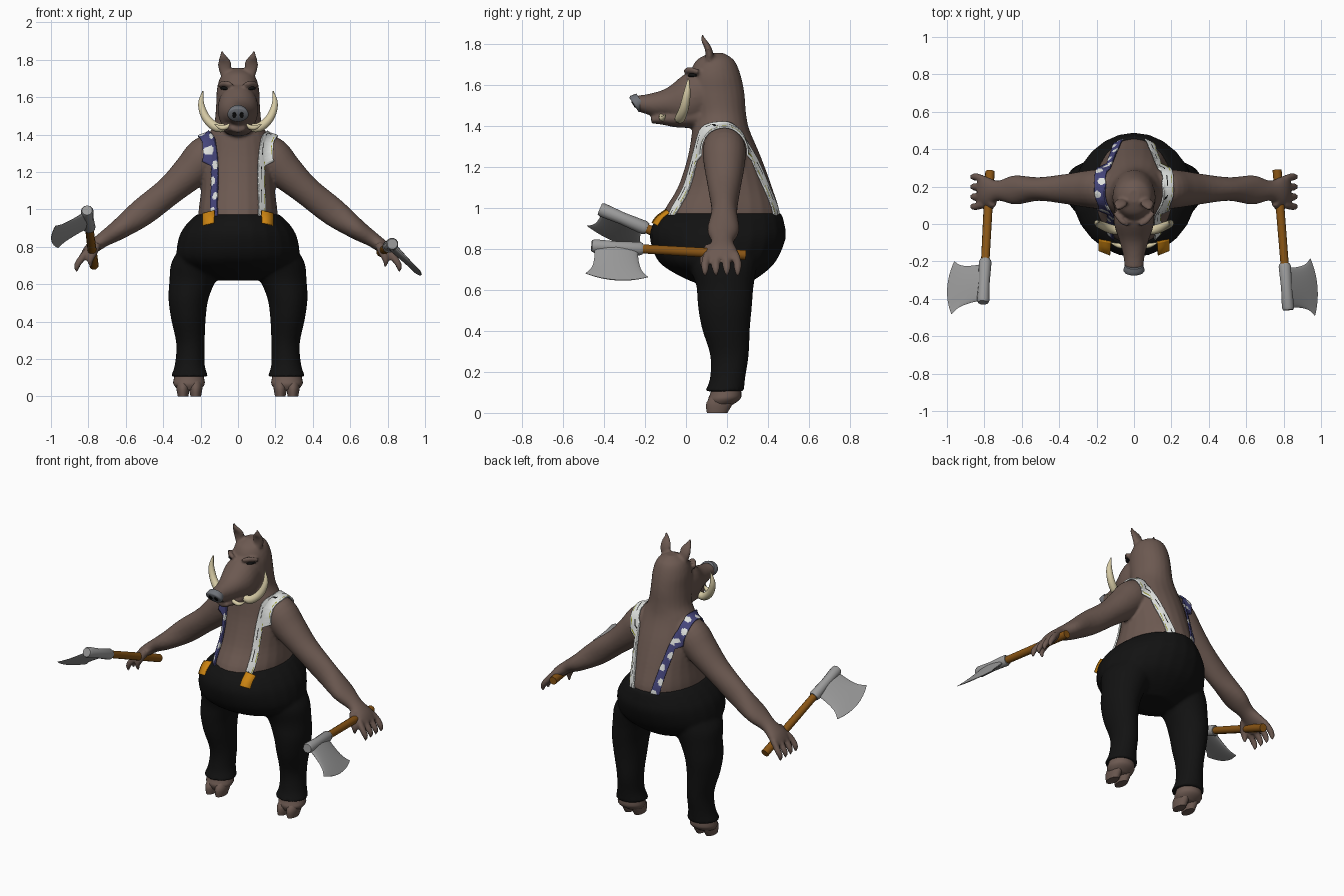
import bpy, bmesh, math
from mathutils import Vector

cube = bpy.data.objects.get("Cube")
if cube:
    bpy.data.objects.remove(cube)


def material(name, *color):
    mat = bpy.data.materials.new(name)
    mat.use_nodes = True
    mat.diffuse_color = (*color, 1)
    mat.node_tree.nodes["Principled BSDF"].inputs["Base Color"].default_value = (*color, 1)
    return mat


skin = material("brown skin", .15, .1, .082)
black = material("black cloth", .006, .006, .006)
blue = material("blue cloth", .06, .06, .2)
white = material("white cloth", .75, .77, .75)
orange = material("orange leather", .6, .23, .006)
wood = material("wood", .25, .09, .007)
steel = material("steel", .33, .33, .33)
ivory = material("ivory", .68, .6, .38)
nose_grey = material("nose grey", .16, .17, .19)
olive = material("olive thread", .3, .3, .02)

X, Y, Z = Vector((1, 0, 0)), Vector((0, 1, 0)), Vector((0, 0, 1))


def spline(points, steps):
    """Smooth curve through points of any dimension."""
    result = []
    last = len(points) - 1
    for i in range(last):
        p = [points[max(0, min(last, i + k))] for k in (-1, 0, 1, 2)]
        for step in range(steps):
            t = step / steps
            result.append([b + t * ((c - a) + t * ((2 * a - 5 * b + 4 * c - d)
                           + t * (3 * b - a - 3 * c + d))) / 2 for a, b, c, d in zip(*p)])
    return result + [list(points[-1])]


def tangent(centers, i):
    return (centers[min(i + 1, len(centers) - 1)] - centers[max(i - 1, 0)]).normalized()


def loft(bm, points, side, axis=None, sides=24, steps=4):
    """Elliptical rings along (x, y, z, half width along side, half depth)."""
    rows = spline(points, steps)
    centers = [Vector(r[:3]) for r in rows]
    rings = []
    for i, (center, row) in enumerate(zip(centers, rows)):
        t = axis or tangent(centers, i)
        u = (side - t * side.dot(t)).normalized()
        v = t.cross(u)
        angles = [math.tau * k / sides for k in range(sides)]
        rings.append([bm.verts.new(center + u * math.cos(a) * row[3] + v * math.sin(a) * row[4])
                      for a in angles])
    for low, high in zip(rings, rings[1:]):
        for k in range(sides):
            n = (k + 1) % sides
            bm.faces.new((low[k], low[n], high[n], high[k]))
    bm.faces.new(rings[0][::-1])
    bm.faces.new(rings[-1])
    return [v for ring in rings for v in ring]


def mirrored(bm, points, side, **options):
    for s in (1, -1):
        loft(bm, [(s * p[0], *p[1:]) for p in points], side, **options)


def finish(name, bm, *mats, voxel=0):
    mesh = bpy.data.meshes.new(name)
    bmesh.ops.recalc_face_normals(bm, faces=bm.faces)
    bm.to_mesh(mesh)
    bm.free()
    for mat in mats:
        mesh.materials.append(mat)
    mesh.shade_smooth()
    mesh.set_sharp_from_angle(angle=math.radians(40))
    obj = bpy.data.objects.new(name, mesh)
    bpy.context.collection.objects.link(obj)
    if voxel:
        merge = obj.modifiers.new("merge", "REMESH")
        merge.mode = "VOXEL"
        merge.voxel_size = voxel
        merge.use_smooth_shade = True
        soften = obj.modifiers.new("soften", "SMOOTH")
        soften.iterations = 4
    return obj


# Torso and head
bm = bmesh.new()
loft(bm, [(0, .16, .86, .2, .27), (0, .172, .97, .212, .285), (0, .19, 1.1, .198, .23),
          (0, .187, 1.25, .19, .178), (0, .17, 1.38, .165, .14), (0, .165, 1.46, .128, .128),
          (0, .148, 1.56, .117, .137), (0, .142, 1.65, .112, .124), (0, .143, 1.72, .086, .092),
          (0, .15, 1.755, .03, .035)], X, Z)

# Snout and lower jaw
loft(bm, [(0, .12, 1.56, .1, .12), (0, .01, 1.53, .108, .132), (0, -.09, 1.512, .078, .075),
          (0, -.17, 1.505, .057, .054), (0, -.237, 1.51, .05, .038)], X, -Y)
loft(bm, [(0, .08, 1.45, .09, .06), (0, -.04, 1.437, .08, .045), (0, -.12, 1.435, .058, .028),
          (0, -.17, 1.43, .035, .018)], X, -Y)

# Brows and ears
mirrored(bm, [(.03, -.005, 1.665, .01, .01), (.065, .015, 1.672, .017, .015),
              (.105, .06, 1.665, .012, .01)], Z)
mirrored(bm, [(.06, .11, 1.7, .025, .02), (.068, .115, 1.745, .034, .02),
              (.073, .105, 1.785, .036, .016), (.082, .085, 1.82, .018, .012),
              (.086, .078, 1.85, .004, .004)], X)

# Arms and palms
mirrored(bm, [(.08, .19, 1.34, .08, .08), (.17, .187, 1.285, .105, .108),
              (.255, .187, 1.2, .098, .096), (.365, .187, 1.1, .08, .078),
              (.51, .187, .985, .063, .075), (.635, .182, .893, .078, .055),
              (.725, .178, .835, .054, .04), (.79, .175, .785, .08, .034),
              (.825, .172, .745, .08, .022)], Y)

# Fingers and thumbs
for k in range(4):
    y = .105 + k * .045
    spread = y + (k - 1.5) * .008
    mirrored(bm, [(.805, y, .775, .02, .02), (.842, spread, .73, .02, .019),
                  (.862, spread, .695, .017, .016), (.862, spread, .665, .006, .006)],
             Y, sides=12)
mirrored(bm, [(.755, .12, .81, .028, .025), (.775, .09, .765, .022, .022),
              (.79, .085, .725, .018, .016), (.785, .09, .69, .006, .006)], Y, sides=12)
body = finish("body", bm, skin, voxel=.009)

# Trousers: hips and legs
bm = bmesh.new()
loft(bm, [(0, .175, .975, .217, .291), (0, .16, .925, .272, .32), (0, .155, .85, .316, .331),
          (0, .152, .74, .325, .287), (0, .165, .67, .25, .2), (0, .18, .62, .12, .1)], X, Z)
mirrored(bm, [(.19, .17, .78, .13, .18), (.208, .18, .71, .15, .165),
              (.242, .19, .62, .125, .14), (.265, .19, .52, .107, .132),
              (.265, .195, .41, .092, .117), (.254, .212, .28, .076, .094),
              (.258, .203, .17, .08, .086), (.259, .188, .105, .1, .095)], X, axis=Z)
finish("trousers", bm, black, voxel=.011)

# Feet with split hooves
bm = bmesh.new()
mirrored(bm, [(.262, .2, .2, .055, .055), (.262, .195, .1, .08, .075),
              (.262, .185, .065, .083, .077), (.26, .17, .035, .06, .05)], X, axis=Z)
for toe in (.226, .294):
    mirrored(bm, [(toe, .19, .1, .03, .05), (toe, .165, .05, .036, .065),
                  (toe, .152, 0, .028, .05)], X, axis=Z)
finish("feet", bm, skin)

# Tusks, one large and one small per side
bm = bmesh.new()
mirrored(bm, [(.05, -.03, 1.445, .02, .02), (.11, -.03, 1.437, .025, .025),
              (.168, -.01, 1.485, .023, .023), (.197, .005, 1.56, .017, .017),
              (.188, .012, 1.632, .003, .003)], Y, sides=14)
mirrored(bm, [(.04, -.12, 1.45, .012, .012), (.085, -.115, 1.435, .013, .013),
              (.125, -.1, 1.455, .003, .003)], Y, sides=10)
finish("tusks", bm, ivory)

# Nose plate, nostrils and eyes
facing = Vector((0, -.84, -.54))
bm = bmesh.new()
loft(bm, [(0, -.22, 1.524, .048, .04), (0, -.246, 1.508, .057, .046),
          (0, -.254, 1.503, .05, .04)], X, facing, steps=2)
finish("nose", bm, nose_grey)
bm = bmesh.new()
mirrored(bm, [(.02, -.25, 1.507, .011, .018), (.02, -.258, 1.502, .011, .018)], X,
         axis=facing, sides=12, steps=1)
finish("nostrils", bm, black)
bm = bmesh.new()
mirrored(bm, [(.055, .012, 1.644, .004, .004), (.074, .028, 1.648, .01, .013),
              (.092, .05, 1.646, .004, .004)], Z, sides=12)
finish("eyes", bm, black)


def strap(name, points, side, mats, rule, wrap=None, width=.066, columns=12, steps=20):
    """Band along a path; the rule picks a material from distance along and across."""
    centers = [Vector(p) for p in spline(points, steps)]
    bm = bmesh.new()
    rows, lengths = [], [0]
    for i, center in enumerate(centers):
        t = tangent(centers, i)
        u = (side - t * side.dot(t)).normalized()
        rows.append([bm.verts.new(center + u * width * (c / columns - .5))
                     for c in range(columns + 1)])
        if i:
            lengths.append(lengths[-1] + (center - centers[i - 1]).length)
    for i, (low, high) in enumerate(zip(rows, rows[1:])):
        for c in range(columns):
            face = bm.faces.new((low[c], low[c + 1], high[c + 1], high[c]))
            face.material_index = rule(lengths[i], width * ((c + .5) / columns - .5))
    obj = finish(name, bm, *mats)
    if wrap:
        fit = obj.modifiers.new("fit", "SHRINKWRAP")
        fit.target = wrap
        fit.wrap_mode = "ABOVE_SURFACE"
        fit.offset = .009
    thick = obj.modifiers.new("thickness", "SOLIDIFY")
    thick.thickness = .009
    thick.offset = 0


def dots(along, across):
    row = int(along / .085)
    middle = .014 if row % 2 else -.012
    return int(math.hypot(along - (row + .5) * .085, across - middle) < .023)


def stitches(along, across):
    if along % .09 < .06 and abs(across - .02) < .003:
        return 1
    return 2 if (along + .04) % .13 < .07 and abs(across + .008) < .003 else 0


# Braces over the shoulders, each with a leather clip
path = [(.15, -.1, .965), (.153, -.03, 1.1), (.155, .01, 1.25), (.167, .06, 1.38),
        (.192, .15, 1.42), (.19, .24, 1.41), (.165, .33, 1.3), (.13, .4, 1.15), (.09, .455, .965)]
for s, name, mats, rule in ((1, "left", (white, olive, black), stitches),
                            (-1, "right", (blue, white), dots)):
    strap(name + "_brace", [(s * x, y, z) for x, y, z in path], X, mats, rule, body)
    clip = [(s * .158, -.153, .92), (s * .157, -.128, .955), (s * .156, -.088, .985)]
    strap(name + "_clip", clip, Vector((1, s * .55, 0)), [orange], lambda *_: 0, columns=2, steps=4)


def axe(name, tail, tip, out):
    tail, tip, out = Vector(tail), Vector(tip), Vector(out)
    along = (tip - tail).normalized()
    out = (out - along * out.dot(along)).normalized()
    middle = tip - along * .12
    bm = bmesh.new()
    loft(bm, [(*tail, .025, .025), (*middle, .022, .022)], out, sides=12, steps=1)
    finish(name + "_handle", bm, wood)
    # Head: socket and flared blade with a bowed edge
    bm = bmesh.new()
    loft(bm, [(*(tip - along * back), r, r) for back, r in
              ((.25, .028), (.235, .034), (.12, .03), (.015, .034), (0, .028))],
         out, sides=12, steps=1)
    blade = [(*(middle + out * reach), half, thick) for reach, half, thick in
             ((0, .108, .022), (.07, .108, .016), (.14, .122, .009), (.195, .155, .002))]
    for v in loft(bm, blade, along, out):
        offset = v.co - middle
        reach = offset.dot(out) / .195
        v.co += out * .035 * reach * (1 - (offset.dot(along) / .155) ** 2)
    finish(name + "_head", bm, steel)


axe("left_axe", (.765, .29, .77), (.825, -.46, .815), (.72, 0, -.7))
axe("right_axe", (-.77, .28, .7), (-.807, -.42, .995), (-.18, -.03, -.105))
